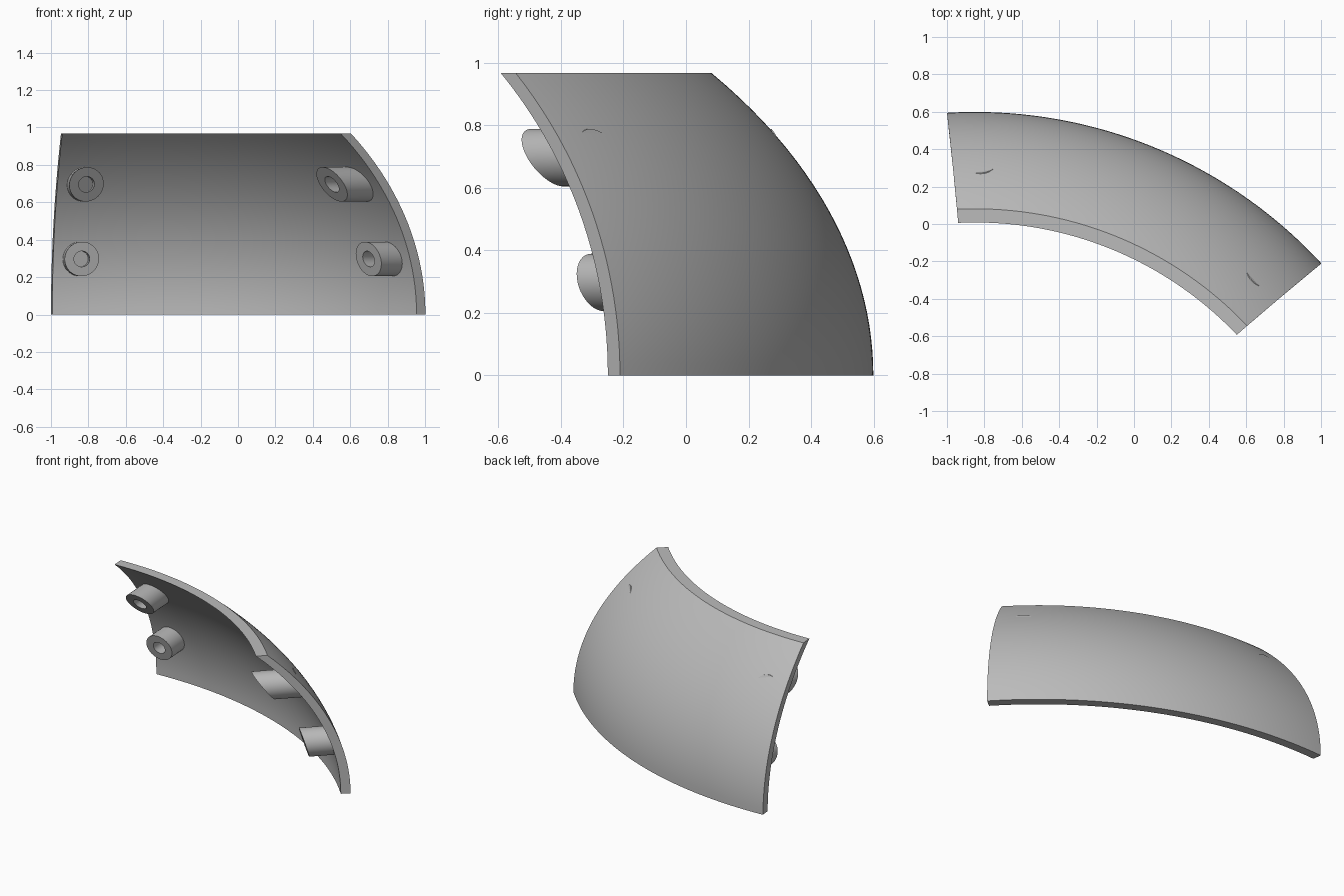
import bpy
import bmesh
from math import sin, cos, pi, radians, sqrt

cube = bpy.data.objects.get("Cube")
if cube:
    bpy.data.objects.remove(cube, do_unlink=True)

grey = bpy.data.materials.new("plain grey")
grey.use_nodes = True
grey.diffuse_color = (0.5, 0.5, 0.5, 1)
grey.node_tree.nodes["Principled BSDF"].inputs["Base Color"].default_value = (0.5, 0.5, 0.5, 1)

# The panel is a piece of an ellipsoid shell around a vertical axis
AXIS_X, AXIS_Y = -0.85, -1.923
HEIGHT = 0.967
OUTER = (2.522, 1.593)   # level radius, upright radius
INNER = (2.461, 1.56)


def surface_radius(surface, z):
    level, upright = surface
    return level * sqrt(1 - (z / upright) ** 2)


def bridge(bm, a, b):
    n = len(a)
    for i in range(n):
        j = (i + 1) % n
        bm.faces.new((a[i], a[j], b[j], b[i]))


def loft(name, rings):
    """Join closed rings of points in order and cap both ends."""
    bm = bmesh.new()
    loops = [[bm.verts.new(p) for p in ring] for ring in rings]
    for a, b in zip(loops, loops[1:]):
        bridge(bm, a, b)
    bm.faces.new(loops[0])
    bm.faces.new(loops[-1])
    bmesh.ops.recalc_face_normals(bm, faces=bm.faces)
    mesh = bpy.data.meshes.new(name)
    bm.to_mesh(mesh)
    bm.free()
    mesh.materials.append(grey)
    obj = bpy.data.objects.new(name, mesh)
    bpy.context.collection.objects.link(obj)
    bpy.ops.object.select_all(action='DESELECT')
    obj.select_set(True)
    bpy.context.view_layer.objects.active = obj
    bpy.ops.object.shade_smooth_by_angle(angle=radians(30))
    return obj


# Curved shell: the wall section swept around the axis between two slightly skewed end planes
STEPS, SWEEP = 24, 72
heights = [HEIGHT * i / STEPS for i in range(STEPS + 1)]
section = [(surface_radius(OUTER, z), z) for z in heights]
section += [(surface_radius(INNER, z), z) for z in reversed(heights)]


def shell_point(r, z, along):
    inward = (OUTER[0] - r) / 0.59
    start = 42.75 + 0.8 * inward
    end = 93.41 - 0.74 * inward
    angle = radians(start + (end - start) * along)
    return (AXIS_X + r * cos(angle), AXIS_Y + r * sin(angle), z)


loft("curved_panel", [[shell_point(r, z, k / SWEEP) for r, z in section]
                      for k in range(SWEEP + 1)])


# Mounting bosses: level tubes with slanted ends and a blind hole
def boss(name, x, y, z, heading, length, back_slope):
    level, upright = INNER
    slope = level * z / (upright * sqrt(upright ** 2 - z * z))
    ax, ay = cos(radians(heading)), sin(radians(heading))

    def ring(depth, size, tilt):
        points = []
        for i in range(40):
            side, up = size * cos(2 * pi * i / 40), size * sin(2 * pi * i / 40)
            d = depth - tilt * up
            points.append((x + d * ax - side * ay, y + d * ay + side * ax, z + up))
        return points

    loft(name, [ring(length, 0.092, back_slope), ring(0, 0.092, slope),
                ring(0, 0.042, slope), ring(0.13, 0.042, slope)])


boss("upper_left_boss", 0.502, -0.443, 0.696, 45.5, 0.242, 0.54)
boss("lower_left_boss", 0.698, -0.282, 0.297, 45.5, 0.19, 0.27)
boss("upper_right_boss", -0.81, 0.093, 0.696, 93.5, 0.23, 0.54)
boss("lower_right_boss", -0.835, 0.338, 0.297, 93.5, 0.19, 0.27)
